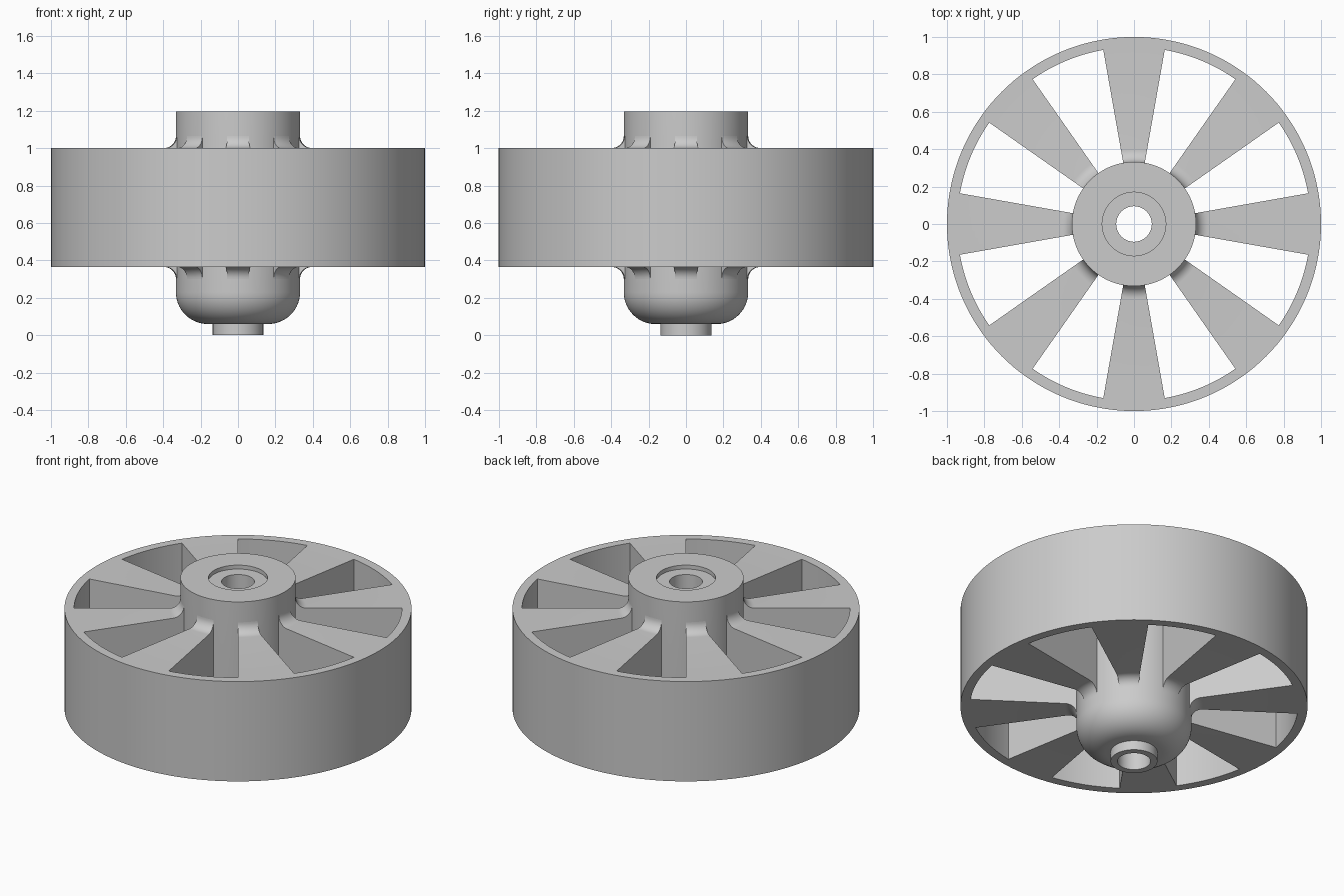
import bpy
import bmesh
from math import sin, cos, pi, radians

cube = bpy.data.objects.get("Cube")
if cube:
    bpy.data.objects.remove(cube, do_unlink=True)

grey = bpy.data.materials.new("plain_grey")
grey.use_nodes = True
colour = (0.6, 0.6, 0.6, 1)
grey.diffuse_color = colour
grey.node_tree.nodes["Principled BSDF"].inputs["Base Color"].default_value = colour

STEP = radians(2.5)
TOP, BOTTOM = 1.0, 0.365        # rim faces
RIM_IN, HUB_R = 0.945, 0.332
BORE, COLLAR_R = 0.095, 0.135
HUB_LOW, HUB_TOP = 0.06, 1.195


def arc(cx, cz, radius, start, end, count=10):
    """Points of a circular arc in the radius/height plane."""
    angles = [radians(start + (end - start) * i / count) for i in range(count + 1)]
    return [(cx + radius * cos(a), cz + radius * sin(a)) for a in angles]


def sweep(name, profile, start=0.0, steps=144):
    """Turn a closed profile about z, either fully or as a capped wedge."""
    full = steps == 144
    bm = bmesh.new()
    rings = []
    for i in range(steps if full else steps + 1):
        a = start + i * STEP
        rings.append([bm.verts.new((r * cos(a), r * sin(a), z)) for r, z in profile])
    n = len(profile)
    for i in range(steps):
        a, b = rings[i], rings[(i + 1) % len(rings)]
        for j in range(n):
            k = (j + 1) % n
            bm.faces.new((a[j], b[j], b[k], a[k]))
    if not full:
        bm.faces.new(rings[0])
        bm.faces.new(rings[-1])
    bmesh.ops.recalc_face_normals(bm, faces=bm.faces[:])
    mesh = bpy.data.meshes.new(name)
    bm.to_mesh(mesh)
    bm.free()
    mesh.materials.append(grey)
    obj = bpy.data.objects.new(name, mesh)
    bpy.context.collection.objects.link(obj)
    bpy.ops.object.select_all(action='DESELECT')
    obj.select_set(True)
    bpy.context.view_layer.objects.active = obj
    bpy.ops.object.shade_smooth_by_angle(angle=radians(30))
    return obj


# Outer rim
sweep("rim", [(RIM_IN, BOTTOM), (1, BOTTOM), (1, TOP), (RIM_IN, TOP)])

# Hub with rounded underside, bore and shallow top recess
round_r = 0.17
underside = arc(HUB_R - round_r, HUB_LOW + round_r, round_r, -90, 0, 14)
sweep("hub", [(BORE, HUB_LOW)] + underside + [
    (HUB_R, HUB_TOP), (0.17, HUB_TOP), (0.17, HUB_TOP - 0.025), (BORE, HUB_TOP - 0.025)])

# Short collar under the hub
sweep("lower_collar", [(BORE, 0), (COLLAR_R, 0), (COLLAR_R, HUB_LOW), (BORE, HUB_LOW)])

# Eight tapering spokes with fillets where they meet the hub
fillet = 0.065
upper = arc(HUB_R + fillet, TOP + fillet, fillet, 180, 270)
lower = arc(HUB_R + fillet, BOTTOM - fillet, fillet, 90, 180)
core = HUB_R - 0.03
spoke_profile = ([(core, TOP + fillet)] + upper + [(RIM_IN, TOP), (RIM_IN, BOTTOM)]
                 + lower + [(core, BOTTOM - fillet)])
for i in range(8):
    sweep(f"spoke_{i + 1}", spoke_profile, start=i * pi / 4 - 4 * STEP, steps=8)
